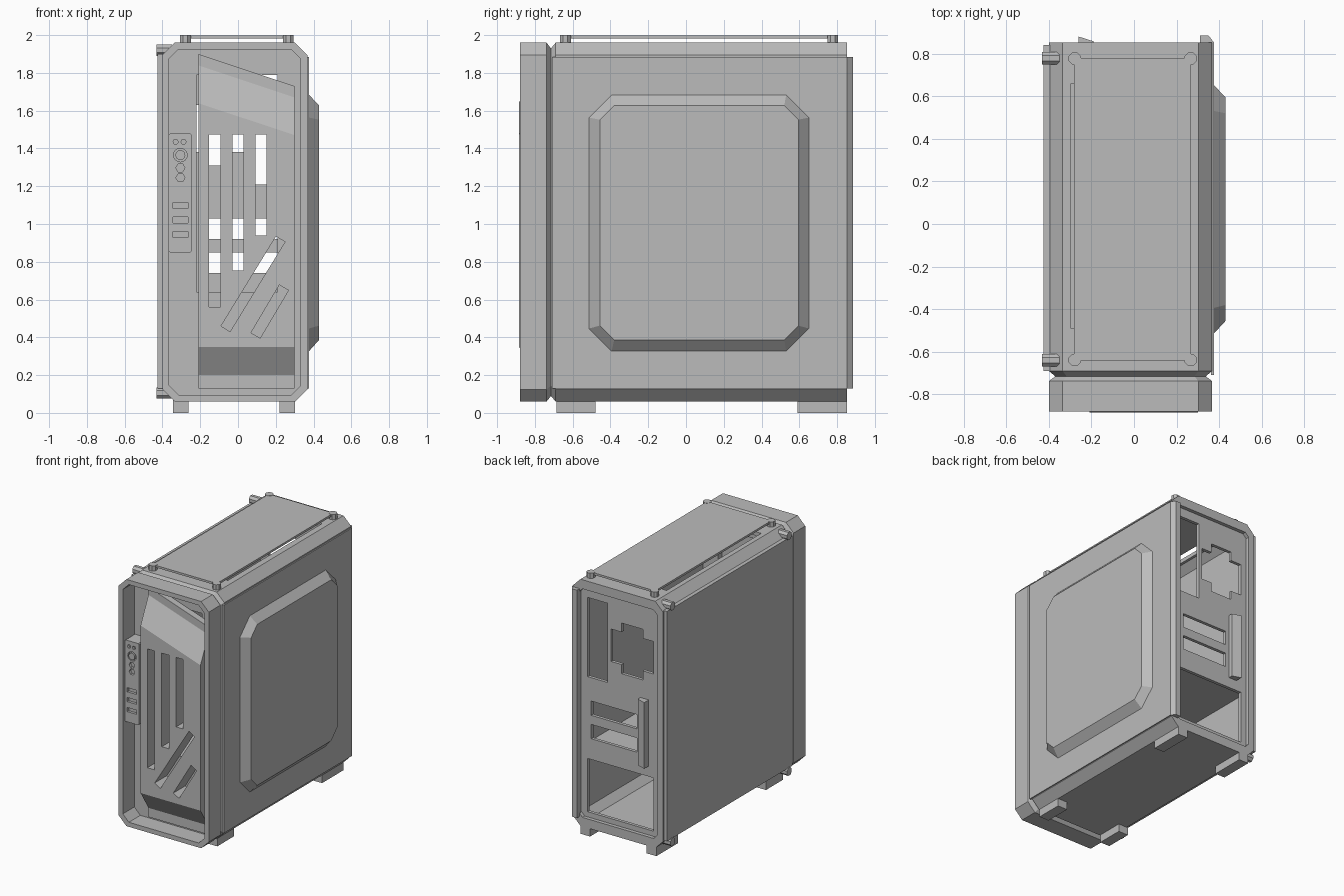
import bpy, bmesh, math
from mathutils import Vector

if "Cube" in bpy.data.objects:
    bpy.data.objects.remove(bpy.data.objects["Cube"])

grey = bpy.data.materials.new("case_grey")
grey.use_nodes = True
colour = (0.5, 0.5, 0.5, 1)
grey.diffuse_color = colour
grey.node_tree.nodes["Principled BSDF"].inputs["Base Color"].default_value = colour


def loft(name, rings):
    """Closed solid through equal-length rings of points."""
    bm = bmesh.new()
    loops = [[bm.verts.new(p) for p in ring] for ring in rings]
    n = len(loops[0])
    for a, b in zip(loops, loops[1:]):
        for i in range(n):
            bm.faces.new((a[i], a[(i + 1) % n], b[(i + 1) % n], b[i]))
    bm.faces.new(loops[0])
    bm.faces.new(loops[-1])
    bmesh.ops.recalc_face_normals(bm, faces=bm.faces)
    mesh = bpy.data.meshes.new(name)
    bm.to_mesh(mesh)
    bm.free()
    mesh.materials.append(grey)
    ob = bpy.data.objects.new(name, mesh)
    bpy.context.collection.objects.link(ob)
    return ob


def prism(name, pts, axis, lo, hi):
    """Extrude a 2D outline along an axis (0, 1 or 2)."""
    def place(p, h):
        c = list(p)
        c.insert(axis, h)
        return c
    return loft(name, [[place(p, h) for p in pts] for h in (lo, hi)])


def rect(a0, a1, b0, b1):
    return [(a0, b0), (a1, b0), (a1, b1), (a0, b1)]


def box(name, x0, x1, y0, y1, z0, z1):
    return prism(name, rect(x0, x1, y0, y1), 2, z0, z1)


def octagon(a0, a1, b0, b1, c):
    return [(a0 + c, b0), (a1 - c, b0), (a1, b0 + c), (a1, b1 - c),
            (a1 - c, b1), (a0 + c, b1), (a0, b1 - c), (a0, b0 + c)]


def ngon(u, v, r, n, turn=0.0):
    return [(u + r * math.cos(turn + math.tau * i / n),
             v + r * math.sin(turn + math.tau * i / n)) for i in range(n)]


def cut(target, *cutters):
    for c in cutters:
        c.hide_render = True
        m = target.modifiers.new("cut", "BOOLEAN")
        m.object, m.operation, m.solver = c, "DIFFERENCE", "EXACT"
        bpy.context.view_layer.objects.active = target
        bpy.ops.object.modifier_apply(modifier=m.name)
        bpy.data.objects.remove(c)


def outline(inset):
    return octagon(-.40 + inset, .367 - inset, .06 + inset, 1.96 - inset, .065 - inset * .4)


# Shell: bezel, groove and body in one loft
shell = loft("case_shell", [[(x, y, z) for x, z in outline(d)]
             for y, d in ((-.88, 0), (-.738, 0), (-.715, .03), (-.69, 0), (.853, 0))])
cut(shell,
    prism("cavity", outline(.03), 1, -.69, .80),
    prism("bezel_recess", outline(.035), 1, -1, -.74),
    prism("front_opening", rect(-.22, .21, .64, 1.79), 1, -.8, -.6),
    prism("rear_recess", octagon(-.35, .315, .13, 1.89, .03), 1, .825, 1),
    prism("port_opening", rect(.09, .26, 1.21, 1.82), 1, .7, 1),
    prism("psu_opening", rect(-.30, .26, .17, .58), 1, .7, 1),
    box("top_vent", -.297, .255, -.49, .66, 1.9, 2.1))

# Stepped fan opening and expansion slots in the rear wall
fan = [(-.30, 1.38), (-.21, 1.38), (-.21, 1.31), (-.03, 1.31), (-.03, 1.38), (.06, 1.38),
       (.06, 1.63), (-.03, 1.63), (-.03, 1.70), (-.21, 1.70), (-.21, 1.63), (-.30, 1.63)]
cut(shell, prism("fan_opening", fan, 1, .7, 1),
    *[prism("expansion_slot", rect(-.16, .23, z, z + .11), 1, .7, 1) for z in (.74, .92)])
prism("expansion_cover", [(-.26, .82), (-.26, .88), (-.19, .858), (-.19, .82)], 2, .66, 1.17)
box("power_supply_shroud", -.37, .337, -.69, .80, .61, .64)

# Front panel: bent plate with a slanted top edge
profile = [(-.738, .13), (-.79, .13), (-.79, .2), (-.885, .35),
           (-.885, 1.64), (-.79, 1.84), (-.79, 1.9), (-.738, 1.9)]
front = loft("front_panel", [[(x, y, z - drop if z > 1 else z) for y, z in profile]
                             for x, drop in ((-.21, 0), (.3, .17))])
slots = [rect(x, x + .06, z, 1.475) for x, z in ((-.153, .56), (-.03, .755), (.092, .94))]
for start, end in (((-.066, .445), (.225, .92)), ((.093, .41), (.243, .663))):
    a, b = Vector(start), Vector(end)
    side = (b - a).orthogonal().normalized() * .028
    slots.append([tuple(p) for p in (a + side, b + side, b - side, a - side)])
cut(front, *[prism("panel_slot", s, 1, -1, -.6) for s in slots])

# Control strip with button, light and port recesses
strip = prism("control_strip", octagon(-.365, -.245, .85, 1.478, .006), 1, -.855, -.738)
holes = [ngon(x, z, r, 6) for x, z, r in ((-.33, 1.435, .014), (-.288, 1.435, .014),
                                          (-.305, 1.297, .024), (-.305, 1.245, .024))]
holes += [rect(-.345, -.265, z - .016, z + .016) for z in (1.098, 1.022, .945)]
cut(strip, *[prism("port_hole", h, 1, -.9, -.835) for h in holes],
    prism("button_hole", ngon(-.305, 1.365, .036, 16), 1, -.9, -.835))
prism("power_button", ngon(-.305, 1.365, .026, 16), 1, -.858, -.83)

# Right-hand panel (+x) with rear flange and raised bulge
prism("solid_side_panel", [(.31, .84), (.31, .885), (.35, .885), (.376, .852),
                           (.376, -.71), (.362, -.71), (.362, .84)], 2, .13, 1.885)
loft("side_panel_bulge", [[(x, y, z) for y, z in octagon(*o)] for x, o in (
    (.37, (-.52, .657, .32, 1.69, .125)), (.43, (-.455, .595, .387, 1.627, .075)))])

# Plain panel (-x) held by four thumb knobs
box("plain_side_panel", -.425, -.395, -.69, .84, .13, 1.90)
for y in (-.64, .778):
    for z in (.105, 1.92):
        prism("thumb_knob", ngon(y, z, .032, 8, math.pi / 8), 0, -.432, -.35)

# Top cover floating on four posts
box("top_cover", -.282, .268, -.64, .78, 1.982, 1.998)
for x in (-.278, .266):
    for y in (-.638, .777):
        prism("cover_post", ngon(x, y, .031, 8, math.pi / 8), 2, 1.955, 2.0)

# Feet
for x in (-.345, .22):
    for y0, y1 in ((-.685, -.48), (.59, .853)):
        box("foot", x, x + .083, y0, y1, 0, .075)
